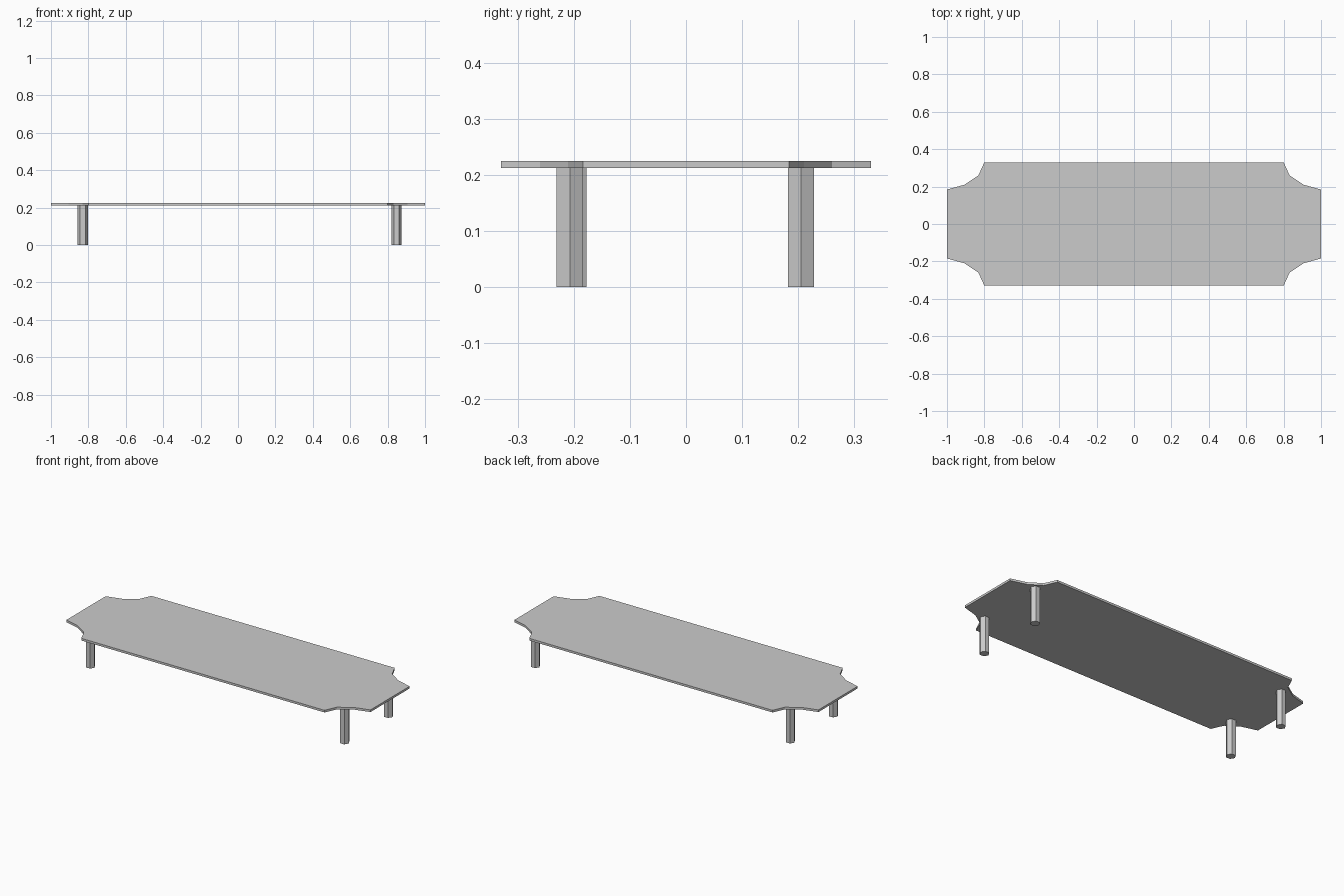
import bpy
import bmesh

if "Cube" in bpy.data.objects:
    bpy.data.objects.remove(bpy.data.objects["Cube"])

TOP_Z, UNDER_Z = 0.225, 0.212

# Table top: one notched corner, mirrored to all four
corner = [(1.0, 0.184), (0.907, 0.21), (0.832, 0.26), (0.80, 0.33)]
outline = (corner
           + [(-x, y) for x, y in reversed(corner)]
           + [(-x, -y) for x, y in corner]
           + [(x, -y) for x, y in reversed(corner)])

bm = bmesh.new()
face = bm.faces.new([bm.verts.new((x, y, UNDER_Z)) for x, y in outline])
ext = bmesh.ops.extrude_face_region(bm, geom=[face])
moved = [g for g in ext["geom"] if isinstance(g, bmesh.types.BMVert)]
bmesh.ops.translate(bm, verts=moved, vec=(0, 0, TOP_Z - UNDER_Z))
bmesh.ops.recalc_face_normals(bm, faces=bm.faces)
mesh = bpy.data.meshes.new("table_top")
bm.to_mesh(mesh)
bm.free()
bpy.context.collection.objects.link(bpy.data.objects.new("table_top", mesh))


# Hexagonal legs with a corner pointing along x
def leg(name, x, y):
    bpy.ops.mesh.primitive_cylinder_add(vertices=6, radius=0.027, depth=UNDER_Z,
                                        location=(x, y, UNDER_Z / 2),
                                        rotation=(0, 0, 1.5707963))
    bpy.context.object.name = name


leg("front_right_leg", 0.847, -0.207)
leg("back_right_leg", 0.847, 0.205)
leg("front_left_leg", -0.830, -0.201)
leg("back_left_leg", -0.830, 0.205)
